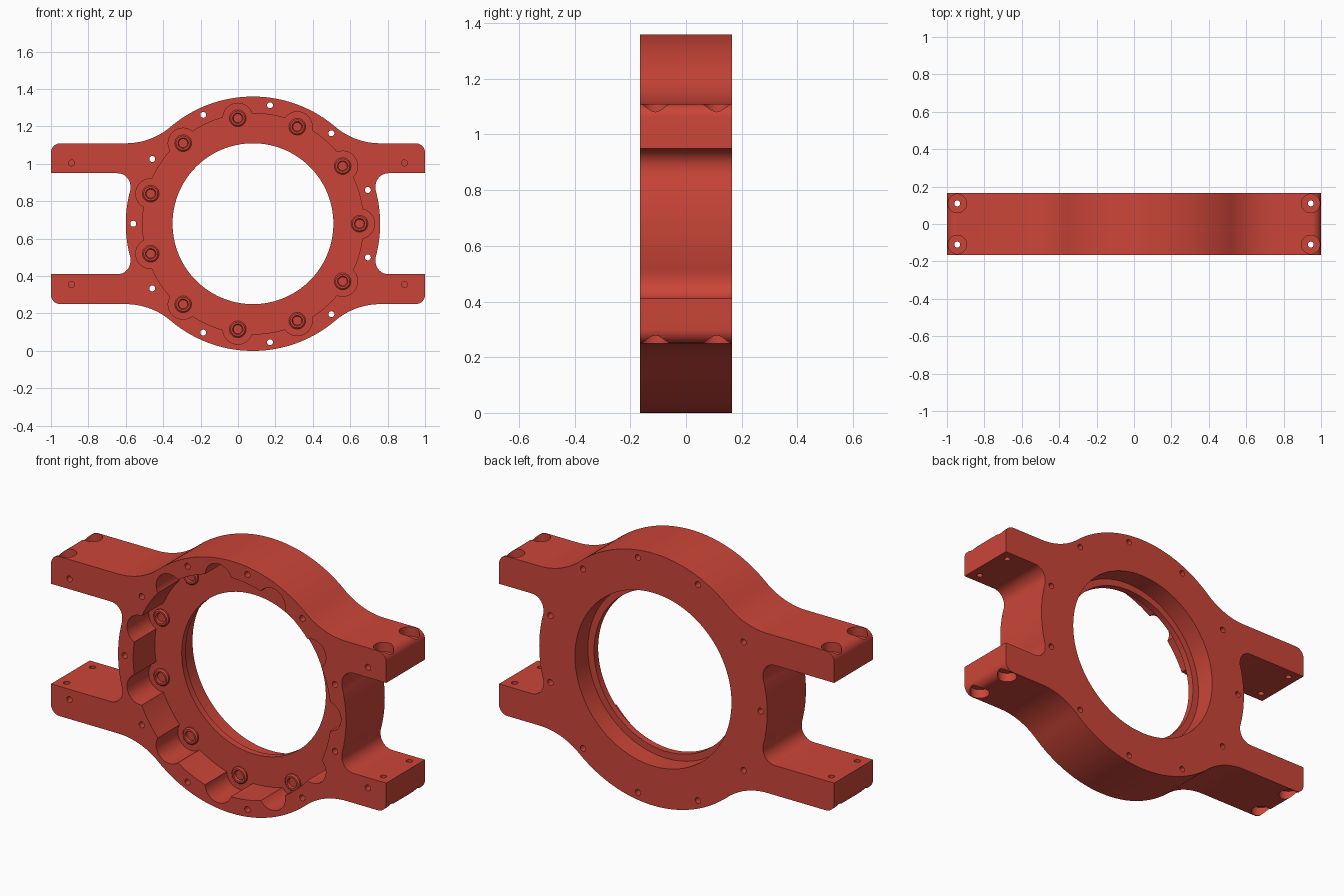
import bpy, bmesh, math
from mathutils import Vector, Matrix

if "Cube" in bpy.data.objects:
    bpy.data.objects.remove(bpy.data.objects["Cube"])

CX, CZ, HALF = 0.08, 0.68, 0.165      # ring centre and half depth
R_OUT, N = 0.68, 11                   # ring radius, number of screws

red = bpy.data.materials.new("red")
red.diffuse_color = (0.60, 0.06, 0.04, 1)
red.use_nodes = True
red.node_tree.nodes["Principled BSDF"].inputs["Base Color"].default_value = red.diffuse_color


def arc(cx, cz, r, a0, a1, n):
    """Points on an arc in the xz plane, angles in degrees."""
    angs = [math.radians(a0 + (a1 - a0) * i / n) for i in range(n + 1)]
    return [(cx + r * math.cos(a), cz + r * math.sin(a)) for a in angs]


def skin(bm, rings):
    """Bridge equal rings of points and cap both ends."""
    vs = [[bm.verts.new(p) for p in ring] for ring in rings]
    n = len(vs[0])
    new = [bm.faces.new(vs[0]), bm.faces.new(vs[-1][::-1])]
    for a, b in zip(vs, vs[1:]):
        for i in range(n):
            j = (i + 1) % n
            new.append(bm.faces.new((a[i], b[i], b[j], a[j])))
    return new


def prism(bm, pts, y0, y1):
    skin(bm, [[(x, y, z) for x, z in pts] for y in (y0, y1)])


def lathe(bm, profile, origin, axis, n=24):
    """Turn (radius, distance) steps about an axis through origin."""
    rot = Vector((0, 0, 1)).rotation_difference(Vector(axis)).to_matrix()
    rings = []
    for r, t in profile:
        ring = []
        for i in range(n):
            a = 2 * math.pi * i / n
            ring.append(Vector(origin) + rot @ Vector((r * math.cos(a), r * math.sin(a), t)))
        rings.append(ring)
    skin(bm, rings)


def make(name, bm):
    bmesh.ops.recalc_face_normals(bm, faces=bm.faces)
    me = bpy.data.meshes.new(name)
    bm.to_mesh(me)
    bm.free()
    me.materials.append(red)
    ob = bpy.data.objects.new(name, me)
    bpy.context.collection.objects.link(ob)
    return ob


def around(r, start):
    for k in range(N):
        a = math.radians(start) + 2 * math.pi * k / N
        yield CX + r * math.cos(a), CZ + r * math.sin(a), a


# Body outline: top right quarter, from the ring side up to the top
def quarter(end_x):
    """Offsets from the ring centre; end_x is the arm length from it."""
    pocket = math.degrees(math.atan2(0.20, 0.725))
    blend = math.degrees(math.atan2(0.80, 0.68))
    pts = arc(0, 0, R_OUT, 0, pocket, 8)                            # ring side
    pts += arc(0.725, 0.20, 0.07, 180 + pocket, 90, 10)[1:]         # pocket fillet
    pts += [(end_x, 0.27)]
    pts += arc(end_x - 0.05, 0.38, 0.05, 0, 90, 8)                  # rounded arm end
    pts += arc(0.68, 0.80, 0.37, 270, 180 + blend, 16)              # shoulder
    pts += arc(0, 0, R_OUT, blend, 90, 20)[1:]                      # ring top
    return pts


right, left = quarter(1 - CX), quarter(1 + CX)
upper = right + [(-x, z) for x, z in left[::-1]][1:]
lower = [(x, -z) for x, z in upper[::-1]][1:-1]
bm = bmesh.new()
prism(bm, [(CX + x, CZ + z) for x, z in upper + lower], -HALF, HALF)
body = make("frame_body", bm)

cutters = []

# Scalloped front recess
bm = bmesh.new()
phi = 79.4
pts = []
gap = math.degrees(math.acos((0.59**2 + 0.57**2 - 0.08**2) / (2 * 0.59 * 0.57)))
step = 360 / N
for k, (x, z, a) in enumerate(around(0.57, 0)):
    d = math.degrees(a)
    pts += arc(x, z, 0.08, d - phi, d + phi, 18)
    pts += arc(CX, CZ, 0.59, d + gap, d + step - gap, 8)[1:-1]
prism(bm, pts, -0.4, 0.02)
cutters.append(make("recess_cutter", bm))

# Main bore and wider rear bore, leaving a thin lip
bm = bmesh.new()
lathe(bm, [(0.43, -0.4), (0.43, 0.055), (0.467, 0.055), (0.467, 0.4)],
      (CX, 0, CZ), (0, 1, 0), 128)
cutters.append(make("bore_cutter", bm))

# Small holes: ring through holes, arm front holes, counterbored arm holes
bm = bmesh.new()
for x, z, a in around(0.64, 180):
    lathe(bm, [(0.016, -0.4), (0.016, 0.4)], (x, 0, z), (0, 1, 0), 20)
for sx in (-1, 1):
    for sz in (-1, 1):
        lathe(bm, [(0.016, -0.4), (0.016, -0.08)],
              (sx * 0.89, 0, CZ + sz * 0.325), (0, 1, 0), 20)
        for sy in (-1, 1):
            lathe(bm, [(0.016, 0.2), (0.016, 0.38), (0.05, 0.38), (0.05, 0.5)],
                  (sx * 0.945, sy * 0.11, CZ), (0, 0, sz), 28)
cutters.append(make("hole_cutter", bm))

# Cut the body and keep the result as plain mesh
for c in cutters:
    m = body.modifiers.new("cut", 'BOOLEAN')
    m.operation, m.solver, m.object = 'DIFFERENCE', 'EXACT', c
    c.hide_render = True
bpy.context.view_layer.update()
dg = bpy.context.evaluated_depsgraph_get()
cut_mesh = bpy.data.meshes.new_from_object(body.evaluated_get(dg))
body.modifiers.clear()
body.data = cut_mesh
cut_mesh.materials.clear()
cut_mesh.materials.append(red)
for p in cut_mesh.polygons:
    p.material_index = 0
for c in cutters:
    bpy.data.objects.remove(c)

# Screw heads with round sockets on the recess floor
bm = bmesh.new()
for x, z, a in around(0.57, 0):
    lathe(bm, [(0.045, -0.005), (0.045, 0.008), (0.038, 0.015), (0.028, 0.015),
               (0.024, 0.003)], (x, 0.02, z), (0, -1, 0), 24)
screws = make("screw_heads", bm)

for ob in (body, screws):
    bpy.ops.object.select_all(action='DESELECT')
    ob.select_set(True)
    bpy.context.view_layer.objects.active = ob
    bpy.ops.object.shade_smooth_by_angle(angle=math.radians(30))
